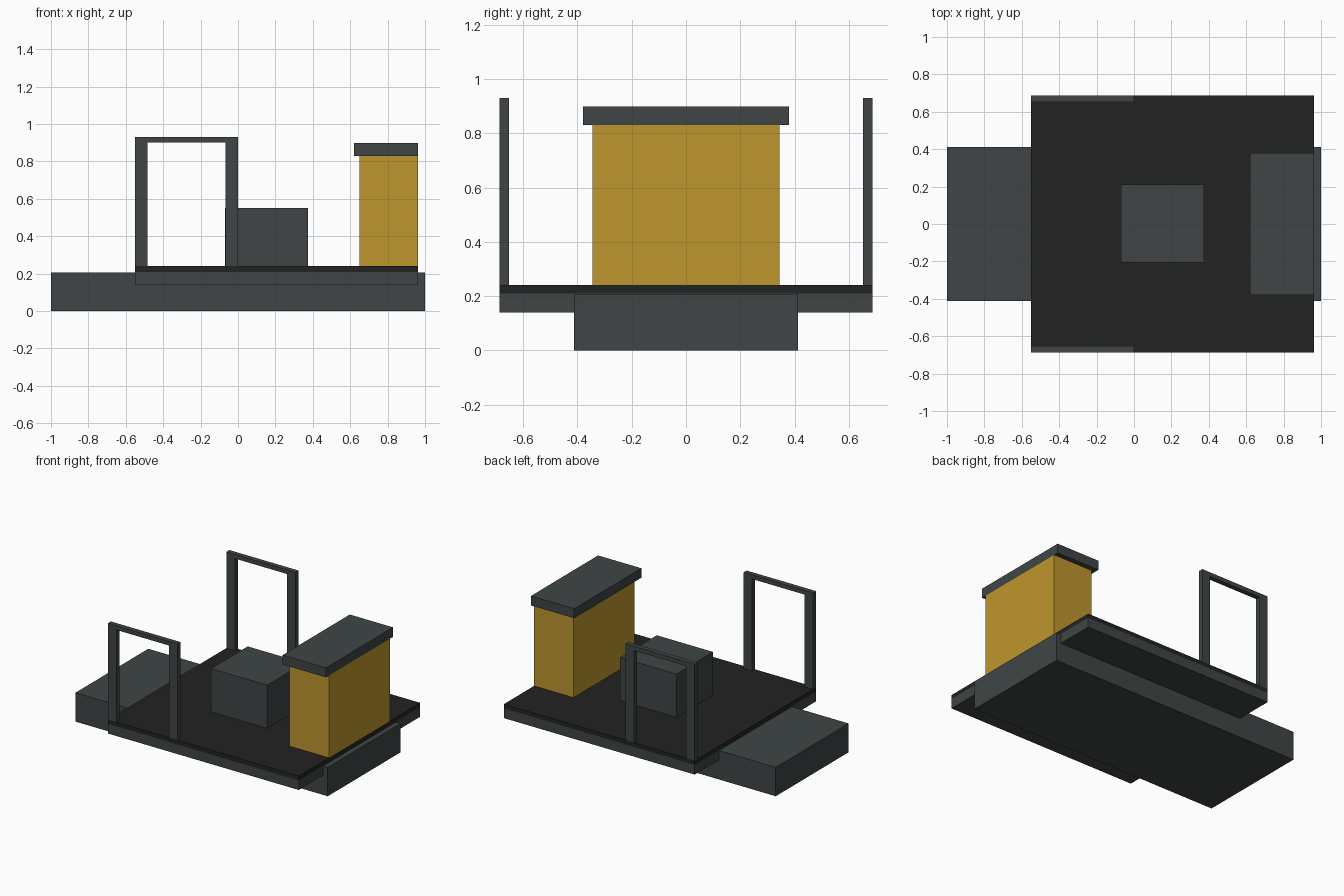
import bpy
import bmesh

if "Cube" in bpy.data.objects:
    bpy.data.objects.remove(bpy.data.objects["Cube"])


def material(name, rgb):
    m = bpy.data.materials.new(name)
    m.diffuse_color = (*rgb, 1.0)
    m.use_nodes = True
    m.node_tree.nodes["Principled BSDF"].inputs["Base Color"].default_value = m.diffuse_color
    return m


GREY = material("dark_slate_grey", (0.050, 0.060, 0.060))
BLACK = material("deck_black", (0.0165, 0.0165, 0.0165))
YELLOW = material("mustard_yellow", (0.52, 0.305, 0.027))


def finish(name, bm, mat):
    bmesh.ops.recalc_face_normals(bm, faces=bm.faces)
    me = bpy.data.meshes.new(name)
    bm.to_mesh(me)
    bm.free()
    me.materials.append(mat)
    ob = bpy.data.objects.new(name, me)
    bpy.context.collection.objects.link(ob)
    return ob


def box(name, x, y, z, mat):
    """Box from (min, max) ranges on each axis."""
    bm = bmesh.new()
    bmesh.ops.create_cube(bm, size=1)
    for v in bm.verts:
        v.co = [r[0] if c < 0 else r[1] for c, r in zip(v.co, (x, y, z))]
    return finish(name, bm, mat)


def hoop(name, y0, y1, mat):
    """Door-shaped guard rail: an upside-down U extruded along y."""
    x0, x1, z0, z1, post, bar = -0.55, 0.0, 0.24, 0.93, 0.067, 0.03
    outline = [(x0, z0), (x0, z1), (x1, z1), (x1, z0),
               (x1 - post, z0), (x1 - post, z1 - bar),
               (x0 + post, z1 - bar), (x0 + post, z0)]
    bm = bmesh.new()
    face = bm.faces.new([bm.verts.new((x, y0, z)) for x, z in outline])
    ext = bmesh.ops.extrude_face_region(bm, geom=[face])
    for v in ext["geom"]:
        if isinstance(v, bmesh.types.BMVert):
            v.co.y = y1
    return finish(name, bm, mat)


# Chassis, wider platform base and black deck
box("chassis", (-1, 1), (-0.412, 0.412), (0, 0.207), GREY)
box("platform_base", (-0.55, 0.963), (-0.687, 0.687), (0.14, 0.21), GREY)
box("deck", (-0.55, 0.963), (-0.687, 0.687), (0.208, 0.24), BLACK)

# Central block
box("centre_block", (-0.07, 0.375), (-0.205, 0.21), (0.24, 0.55), GREY)

# Yellow cabinet with overhanging cap
box("cabinet", (0.65, 0.963), (-0.345, 0.345), (0.24, 0.83), YELLOW)
box("cabinet_cap", (0.62, 0.963), (-0.38, 0.38), (0.83, 0.898), GREY)

# Guard rails on both sides
for side, s in (("front", -1), ("back", 1)):
    hoop(side + "_guard_rail", s * 0.653, s * 0.687, GREY)
